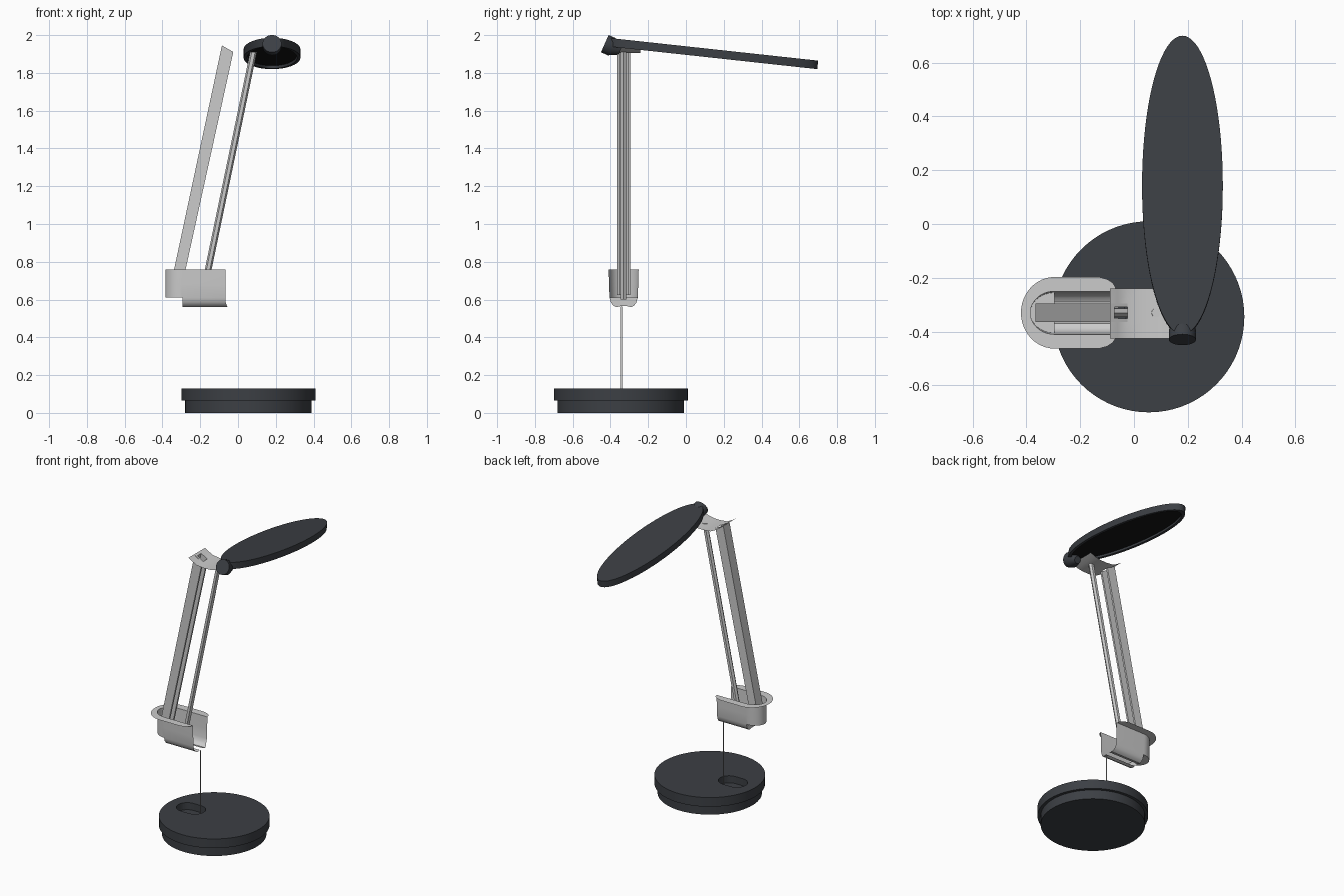
import bpy, bmesh, math
from mathutils import Matrix, Vector

if "Cube" in bpy.data.objects:
    bpy.data.objects.remove(bpy.data.objects["Cube"])

CY = -0.33  # centre line of the arm


def material(name, col):
    m = bpy.data.materials.new(name)
    m.diffuse_color = (*col, 1)
    m.use_nodes = True
    m.node_tree.nodes["Principled BSDF"].inputs["Base Color"].default_value = m.diffuse_color
    return m


DARK = material("charcoal", (0.045, 0.05, 0.058))
BLACK = material("black", (0.008, 0.008, 0.008))


def finish(name, bm, mat=None, smooth=True):
    bmesh.ops.remove_doubles(bm, verts=bm.verts, dist=1e-5)
    bmesh.ops.recalc_face_normals(bm, faces=bm.faces)
    me = bpy.data.meshes.new(name)
    bm.to_mesh(me)
    bm.free()
    ob = bpy.data.objects.new(name, me)
    bpy.context.collection.objects.link(ob)
    if mat:
        me.materials.append(mat)
    if smooth:
        bpy.ops.object.select_all(action='DESELECT')
        ob.select_set(True)
        bpy.context.view_layer.objects.active = ob
        bpy.ops.object.shade_smooth_by_angle(angle=math.radians(35))
    return ob


def loft(bm, rings, closed=True, caps=(False, False)):
    """Bridge equal-length point rows; returns the vertex rows."""
    vs = [[bm.verts.new(p) for p in r] for r in rings]
    n = len(vs[0])
    for a, b in zip(vs, vs[1:]):
        for i in range(n if closed else n - 1):
            j = (i + 1) % n
            bm.faces.new((a[i], a[j], b[j], b[i]))
    for k, row in zip(caps, (vs[0], vs[-1])):
        if k:
            bm.faces.new(row)
    return vs


def ellipse(rx, ry, z, n=64, cx=0, cy=0):
    return [(cx + rx * math.cos(2 * math.pi * i / n),
             cy + ry * math.sin(2 * math.pi * i / n), z) for i in range(n)]


# Stepped round base with a pill-shaped recess
bm = bmesh.new()
loft(bm, [ellipse(r, r, z, 72, 0.055, -0.345) for r, z in
          ((0.335, 0), (0.335, 0.065), (0.355, 0.065), (0.355, 0.13))], caps=(True, True))
base = finish("base", bm, DARK)

bm = bmesh.new()
pill = []
for cx, start in ((-0.10, -90), (-0.16, 90)):
    for i in range(17):
        a = math.radians(start + i * 180 / 16)
        pill.append((cx + 0.07 * math.cos(a), -0.34 + 0.07 * math.sin(a)))
loft(bm, [[(x, y, z) for x, y in pill] for z in (0.08, 0.2)], caps=(True, True))
cutter = finish("recess_cutter", bm, DARK, False)
cutter.hide_render = True
mod = base.modifiers.new("recess", 'BOOLEAN')
mod.operation, mod.object, mod.solver = 'DIFFERENCE', cutter, 'EXACT'
bpy.ops.object.select_all(action='DESELECT')
bpy.context.view_layer.objects.active = base
base.select_set(True)
while base.modifiers[0] != mod:
    bpy.ops.object.modifier_move_up(modifier=mod.name)
bpy.ops.object.modifier_apply(modifier=mod.name)
bpy.data.objects.remove(cutter)

# Flat thin strip standing between the base and the bracket
bm = bmesh.new()
loft(bm, [[(-0.055, y, z) for y in (-0.347, -0.335)] for z in (0.08, 0.562)], closed=False)
finish("lower_strip", bm, smooth=False)

# Bracket: trough halves, rounded end with floor, and rim flange
bm = bmesh.new()
X0, X1, ZT, ZF = -0.295, -0.065, 0.76, 0.61
half = [(0.08, 0.76), (0.078, 0.68), (0.075, 0.61), (0.068, 0.585), (0.056, 0.568),
        (0.04, 0.56), (0.017, 0.565)]
for s in (1, -1):
    rows = []
    for end in (0, 1):
        rows.append([((X1 + max(0, 0.58 - z) * 0.5) if end else X0, CY + s * y, z) for y, z in half])
    loft(bm, rows, closed=False)
end_rows = []
for z, ry in ((ZT, 0.08), (0.68, 0.078), (ZF, 0.075)):
    end_rows.append([(X0 - 0.09 * math.sin(math.pi * i / 24),
                      CY + ry * math.cos(math.pi * i / 24), z) for i in range(25)])
bm.faces.new(loft(bm, end_rows, closed=False)[-1])
step = [(X0, CY + y, z) for y, z in half[2:]] + [(X0, CY - y, z) for y, z in half[:1:-1]]
bm.faces.new([bm.verts.new(p) for p in step])
side = [(-0.067, 0.085), (-0.07, 0.098), (-0.08, 0.112), (-0.10, 0.125), (-0.13, 0.133)]
outer = [(x, y) for x, y in side]
inner = [(x, 0.08) for x, y in side]
for i in range(25):
    a = math.pi * i / 24
    outer.append((X0 - 0.125 * math.sin(a), 0.133 * math.cos(a)))
    inner.append((X0 - 0.09 * math.sin(a), 0.08 * math.cos(a)))
outer += [(x, -y) for x, y in side[::-1]]
inner += [(x, -0.08) for x, y in side[::-1]]
loft(bm, [[(x, CY + y, ZT) for x, y in r] for r in (outer, inner)], closed=False)
finish("arm_bracket", bm)

# Wide arm: channel section, open towards the thin rod
channel = [(0.03, 0.035), (-0.03, 0.035), (-0.03, -0.035), (0.03, -0.035),
           (0.03, -0.022), (-0.018, -0.022), (-0.018, 0.022), (0.03, 0.022)]
bm = bmesh.new()
loft(bm, [[(-0.337 + x, CY + y, 0.625) for x, y in channel],
          [(-0.055 + x, CY + y, 1.928 - 0.58 * x) for x, y in channel]], caps=(True, True))
finish("wide_arm", bm, smooth=False)

# Thin arm: six-sided rod
bm = bmesh.new()
loft(bm, [ellipse(0.018, 0.018, 0.60, 6, -0.191, CY),
          ellipse(0.018, 0.018, 1.91, 6, 0.082, CY)], caps=(True, True))
finish("thin_rod", bm, smooth=False)

# Curved sheet joining the arm tops, with a window over the wide arm
sheet = [(-0.09, 1.947), (-0.085, 1.945), (-0.06, 1.928), (-0.025, 1.911),
         (0.03, 1.905), (0.08, 1.907), (0.12, 1.915), (0.16, 1.932)]
ys = (-0.425, -0.365, -0.295, -0.24)
bm = bmesh.new()
rows = loft(bm, [[(x, y, z) for y in ys] for x, z in sheet], closed=False)
for f in list(bm.faces):
    c = f.calc_center_median()
    if abs(c.y - CY) < 0.01 and -0.085 < c.x < -0.025:
        bm.faces.remove(f)
finish("top_link", bm)

# Elliptical lamp head, drooping slightly to the back, recessed underneath
tilt = Matrix.Translation((0.18, 0.145, 1.925)) @ Matrix.Rotation(math.radians(-6.2), 4, 'X')
RX, RY = 0.15, 0.558
bm = bmesh.new()
loft(bm, [ellipse(RX, RY, 0, 80), ellipse(RX, RY, -0.045, 80),
          ellipse(RX - 0.018, RY - 0.03, -0.045, 80),
          ellipse(RX - 0.018, RY - 0.03, -0.03, 80)], caps=(True, False))
bmesh.ops.transform(bm, matrix=tilt, verts=bm.verts)
finish("lamp_head", bm, DARK)
bm = bmesh.new()
bm.faces.new([bm.verts.new(p) for p in ellipse(RX - 0.018, RY - 0.03, -0.03, 80)[::-1]])
bmesh.ops.transform(bm, matrix=tilt, verts=bm.verts)
finish("light_panel", bm, BLACK)

# Pivot knob: short cylinder tapering into the head
axis = Vector((0, 0.09, -0.04)).normalized()
place = Matrix.Translation((0.18, -0.43, 1.955)) @ axis.to_track_quat('Z', 'Y').to_matrix().to_4x4()
bm = bmesh.new()
loft(bm, [ellipse(r, r, z, 32) for r, z in ((0.05, 0), (0.05, 0.04), (0.024, 0.09))],
     caps=(True, True))
bmesh.ops.transform(bm, matrix=place, verts=bm.verts)
finish("pivot_knob", bm, DARK)
